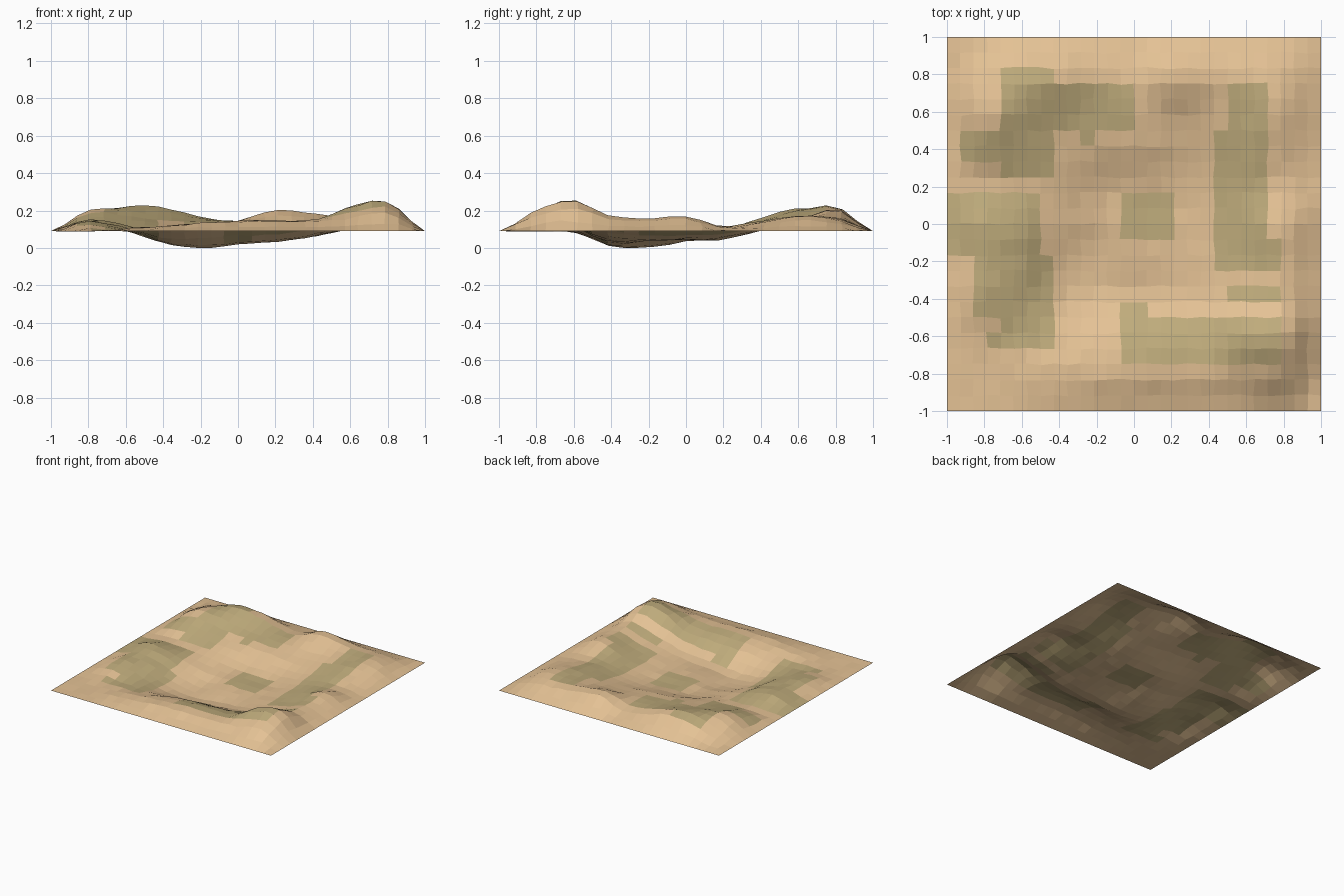
import bpy, bmesh, random

if "Cube" in bpy.data.objects:
    bpy.data.objects.remove(bpy.data.objects["Cube"])

random.seed(4)
EDGE = 9.0          # rim height, in hundredths
NX, NY = 28, 24     # facets across the patch

# Sculpted cross-sections from back (y=.8) to front (y=-.8), at x = -.8 ... .8
SECTIONS = [
    [15, 21.5, 21.5, 16, 14, 21, 18.5, 16, 15],
    [20, 20, 17, 15, 14, 14, 14.5, 16, 17],
    [16, 14.5, 13, 12, 11, 9.5, 10, 14, 13],
    [10, 10, 9, 6, 5, 4.5, 7, 11, 11],
    [15, 12, 6.5, 3.5, 5, 4, 6, 11.5, 17],
    [14, 11, 3, 0.5, 4, 4, 6, 10, 16],
    [14, 9.5, 3, 1, 2, 3.5, 7, 12, 17],
    [10, 9, 8, 10, 11.5, 12, 13, 22, 25],
    [9, 10.5, 12, 13.5, 14.5, 15, 14.5, 17, 20],
]
rim = [EDGE] * 11
field = [rim] + [[EDGE] + s + [EDGE] for s in SECTIONS][::-1] + [rim]


def spline(values, u):
    """Smooth curve through evenly spaced values, u from -1 to 1."""
    t = (u + 1) * 5
    i = min(int(t + 1e-6), 9)
    f = t - i
    a, b, c, d = (values[min(max(k, 0), 10)] for k in range(i - 1, i + 3))
    return b + 0.5 * f * (c - a + f * (2*a - 5*b + 4*c - d + f * (3*(b - c) + d - a)))


def height(x, y):
    return max(0.0, spline([spline(row, x) for row in field], y) / 100)


def ground_point(i, j):
    """Grid point on the ground; inner points are slightly roughened."""
    x, y = 2 * i / NX - 1, 2 * j / NY - 1
    rough = 0
    if 0 < i < NX and 0 < j < NY:
        x += random.uniform(-.006, .006)
        y += random.uniform(-.006, .006)
        rough = random.uniform(-.004, .004)
    return x, y, max(0.0, height(x, y) + rough)


def material(name, color):
    m = bpy.data.materials.new(name)
    m.diffuse_color = (*color, 1)
    m.use_nodes = True
    m.node_tree.nodes["Principled BSDF"].inputs["Base Color"].default_value = m.diffuse_color
    return m


# Grassy patches: x min, x max, y min, y max
GRASS = [
    (-.70, -.42, .28, .83), (-.42, -.02, .46, .75), (-.92, -.70, .32, .50),
    (-1, -.50, -.15, .17), (-.85, -.43, -.50, -.15), (-.75, -.40, -.66, -.40),
    (-.05, .78, -.75, -.46), (.50, .80, -.42, -.32), (.43, .80, -.25, -.10),
    (.43, .71, -.10, .50), (.50, .71, .50, .75), (-.10, .25, -.05, .20),
]

# Terrain patch
bm = bmesh.new()
rows = [[bm.verts.new(ground_point(i, j)) for i in range(NX + 1)] for j in range(NY + 1)]
for j in range(NY):
    for i in range(NX):
        f = bm.faces.new((rows[j][i], rows[j][i+1], rows[j+1][i+1], rows[j+1][i]))
        c = f.calc_center_median()
        f.material_index = int(any(a < c.x < b and p < c.y < q for a, b, p, q in GRASS))

mesh = bpy.data.meshes.new("terrain_patch")
bm.to_mesh(mesh)
bm.free()
mesh.materials.append(material("sand", (0.78, 0.54, 0.30)))
mesh.materials.append(material("dry_grass", (0.52, 0.41, 0.20)))
bpy.context.collection.objects.link(bpy.data.objects.new("terrain_patch", mesh))
